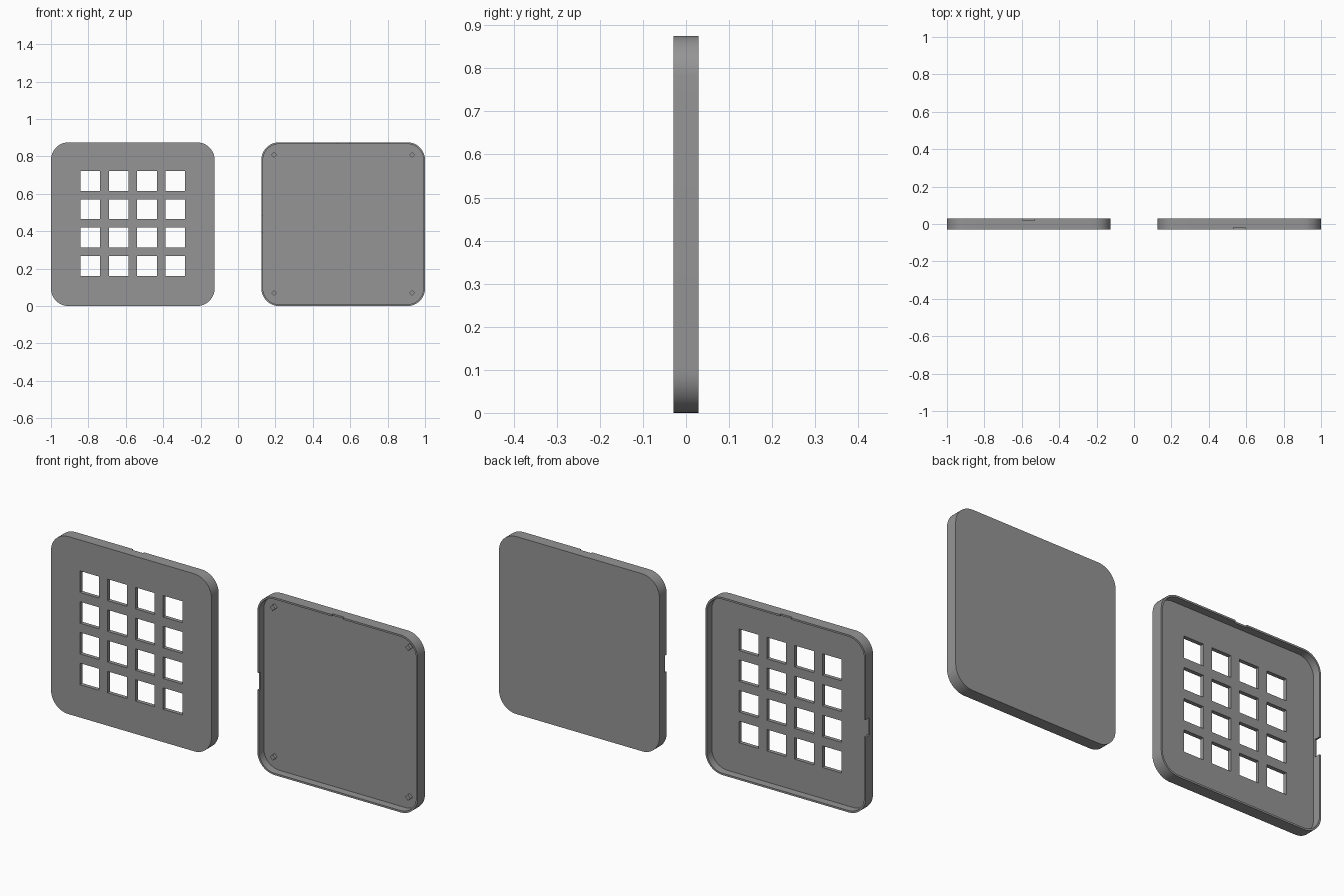
import bpy, math

if "Cube" in bpy.data.objects:
    bpy.data.objects.remove(bpy.data.objects["Cube"])

SIZE, DEPTH, RADIUS = 0.875, 0.057, 0.094
WALL, FLOOR = 0.009, 0.019
CZ = SIZE / 2


def prism(name, outline, y0, y1):
    """Extrude an (x, z) outline, counter-clockwise seen from the front, along y."""
    n = len(outline)
    verts = [(x, y, z) for y in (y0, y1) for x, z in outline]
    faces = [tuple(range(n)), tuple(range(2 * n - 1, n - 1, -1))]
    faces += [(i, i + n, (i + 1) % n + n, (i + 1) % n) for i in range(n)]
    mesh = bpy.data.meshes.new(name)
    mesh.from_pydata(verts, [], faces)
    obj = bpy.data.objects.new(name, mesh)
    bpy.context.collection.objects.link(obj)
    return obj


def rounded(cx, cz, size, radius, steps=12):
    h = size / 2 - radius
    pts = []
    for k, (sx, sz) in enumerate([(1, 1), (-1, 1), (-1, -1), (1, -1)]):
        for i in range(steps + 1):
            a = math.pi / 2 * (k + i / steps)
            pts.append((cx + sx * h + radius * math.cos(a), cz + sz * h + radius * math.sin(a)))
    return pts


def rect(cx, cz, w, h):
    return [(cx + sx * w / 2, cz + sz * h / 2) for sx, sz in [(1, 1), (-1, 1), (-1, -1), (1, -1)]]


def modify(obj, other, operation):
    other.hide_render = True
    mod = obj.modifiers.new("bool", 'BOOLEAN')
    mod.object, mod.operation, mod.solver = other, operation, 'EXACT'
    bpy.context.view_layer.objects.active = obj
    bpy.ops.object.modifier_apply(modifier=mod.name)
    bpy.data.objects.remove(other)


def tray(name, cx, open_dir, side_notch):
    """Shallow rounded tray, open towards open_dir along y, with two cable notches."""
    hd = DEPTH / 2

    def span(a, b):  # distances measured inwards from the open rim
        return sorted((open_dir * (hd - a), open_dir * (hd - b)))

    obj = prism(name, rounded(cx, CZ, SIZE, RADIUS), -hd, hd)
    modify(obj, prism("cavity", rounded(cx, CZ, SIZE - 2 * WALL, RADIUS - WALL),
                      *span(-0.02, DEPTH - FLOOR)), 'DIFFERENCE')
    modify(obj, prism("top_notch", rect(cx, SIZE, 0.062, 0.05), *span(-0.03, 0.009)), 'DIFFERENCE')
    modify(obj, prism("side_notch", rect(cx - SIZE / 2, CZ, 0.05, 0.085),
                      *span(-0.03, side_notch)), 'DIFFERENCE')
    return obj


# Front cover with a 4 x 4 grid of button openings
cover = tray("button_cover", -0.5625, 1, 0.03)
for i in range(4):
    for j in range(4):
        hole = rect(-0.5625 + (i - 1.5) * 0.1515, 0.442 + (j - 1.5) * 0.1515, 0.105, 0.106)
        modify(cover, prism("button_hole", hole, -0.1, 0.1), 'DIFFERENCE')

# Back tray with small corner pegs
base = tray("base_tray", 0.5625, -1, 0.014)
inner = DEPTH / 2 - FLOOR
for sx in (-1, 1):
    for sz in (-1, 1):
        x, z, r = 0.5615 + sx * 0.369, 0.4395 + sz * 0.369, 0.015
        diamond = [(x + r, z), (x, z + r), (x - r, z), (x, z - r)]
        modify(base, prism("peg", diamond, inner - 0.015, inner + 0.006), 'UNION')

# Dark grey plastic, smooth rounded corners, crisp edges
plastic = bpy.data.materials.new("dark_grey_plastic")
plastic.diffuse_color = (0.3, 0.3, 0.3, 1)
plastic.use_nodes = True
plastic.node_tree.nodes["Principled BSDF"].inputs["Base Color"].default_value = plastic.diffuse_color
for obj in (cover, base):
    obj.data.materials.clear()
    obj.data.materials.append(plastic)
    bpy.ops.object.select_all(action='DESELECT')
    obj.select_set(True)
    bpy.context.view_layer.objects.active = obj
    bpy.ops.object.shade_smooth_by_angle(angle=math.radians(30))
